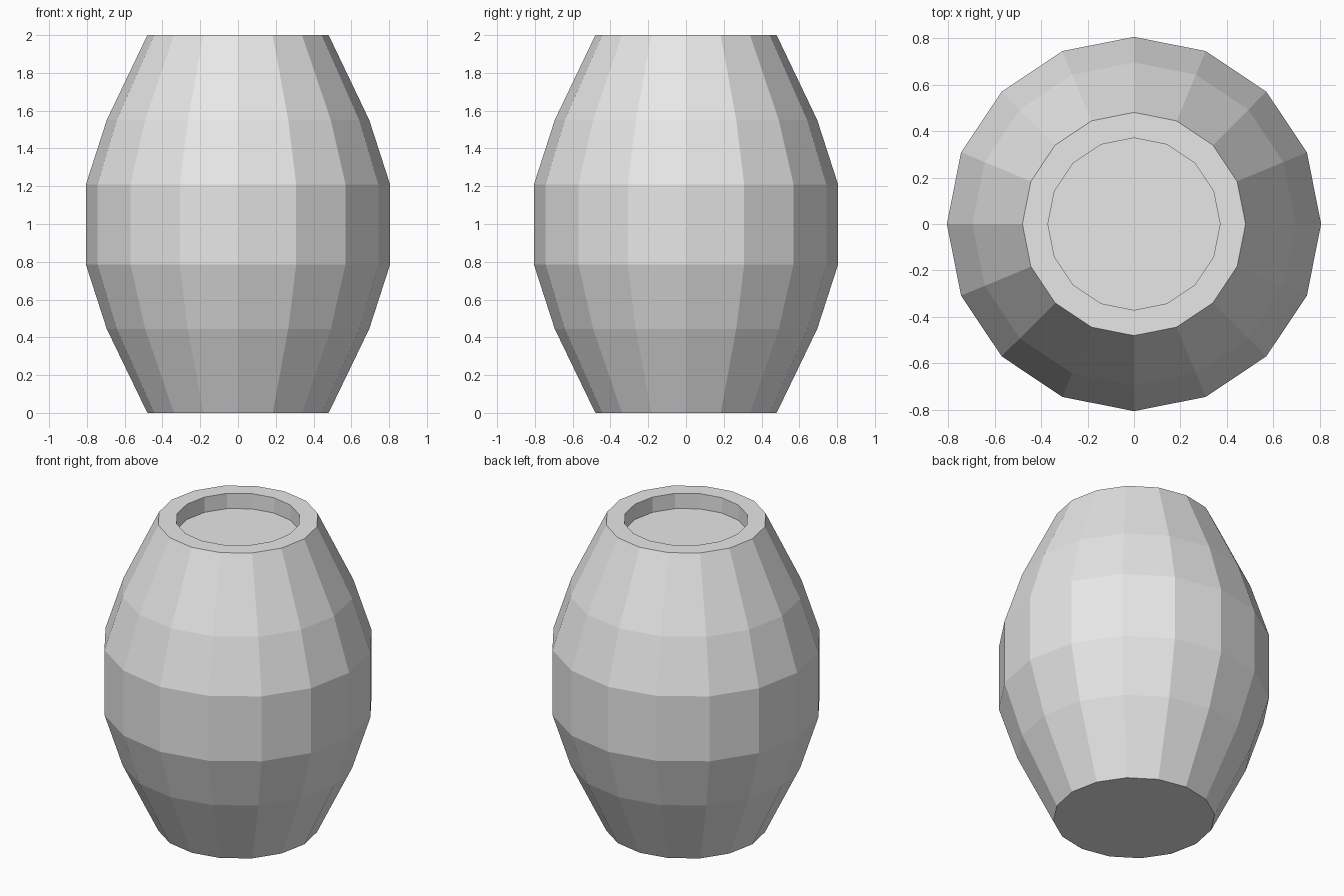
import bpy, bmesh, math

if "Cube" in bpy.data.objects:
    bpy.data.objects.remove(bpy.data.objects["Cube"])

SIDES = 16
# (radius, height) from the base centre up the wall and into the lid recess
PROFILE = [(0.48, 0.0), (0.695, 0.445), (0.805, 0.785), (0.805, 1.21),
           (0.695, 1.55), (0.48, 2.0), (0.37, 2.0), (0.37, 1.9)]

# Flat grey finish
grey = bpy.data.materials.new("light grey")
grey.diffuse_color = (0.8, 0.8, 0.8, 1)
grey.use_nodes = True
grey.node_tree.nodes["Principled BSDF"].inputs["Base Color"].default_value = grey.diffuse_color

# Barrel body: stacked rings bridged by flat faces
bm = bmesh.new()
rings = [[bm.verts.new((r * math.cos(2 * math.pi * i / SIDES),
                        r * math.sin(2 * math.pi * i / SIDES), z))
          for i in range(SIDES)] for r, z in PROFILE]
for low, high in zip(rings, rings[1:]):
    for i in range(SIDES):
        j = (i + 1) % SIDES
        bm.faces.new((low[i], low[j], high[j], high[i]))

# Base and recessed lid
bm.faces.new(rings[0][::-1])
bm.faces.new(rings[-1])

mesh = bpy.data.meshes.new("barrel")
bm.to_mesh(mesh)
bm.free()
mesh.materials.append(grey)
barrel = bpy.data.objects.new("barrel", mesh)
bpy.context.collection.objects.link(barrel)
